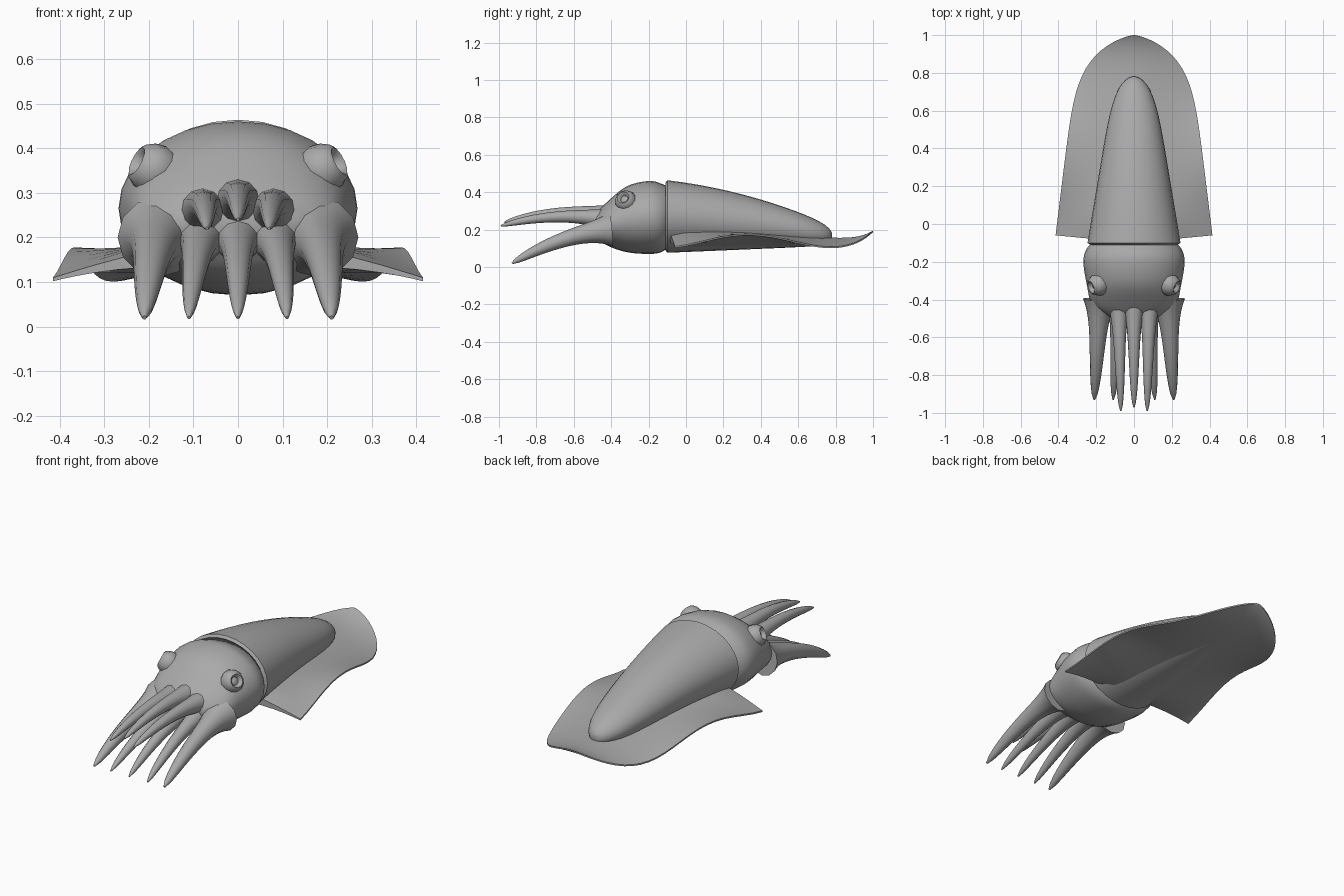
import bpy, bmesh, math
from mathutils import Vector

default_cube = bpy.data.objects.get("Cube")
if default_cube:
    bpy.data.objects.remove(default_cube)

grey = (0.4, 0.4, 0.4, 1)
skin = bpy.data.materials.new("grey_skin")
skin.use_nodes = True
skin.diffuse_color = grey
skin.node_tree.nodes["Principled BSDF"].inputs["Base Color"].default_value = grey


def loft(name, rings):
    """Skin a row of closed rings, cap both ends and shade smooth."""
    bm = bmesh.new()
    rows = [[bm.verts.new(point) for point in ring] for ring in rings]
    for near, far in zip(rows, rows[1:]):
        for i in range(len(near)):
            bm.faces.new((near[i - 1], near[i], far[i], far[i - 1]))
    bm.faces.new(rows[0])
    bm.faces.new(rows[-1])
    bmesh.ops.recalc_face_normals(bm, faces=bm.faces)
    mesh = bpy.data.meshes.new(name)
    bm.to_mesh(mesh)
    bm.free()
    mesh.materials.append(skin)
    part = bpy.data.objects.new(name, mesh)
    bpy.context.collection.objects.link(part)
    bpy.ops.object.select_all(action='DESELECT')
    part.select_set(True)
    bpy.context.view_layer.objects.active = part
    bpy.ops.object.shade_smooth_by_angle(angle=math.radians(50))


def ellipse(centre, across, upward, count=28):
    """Ring of points around a centre, spanned by two half-axis vectors."""
    angles = [math.tau * i / count for i in range(count)]
    return [centre + across * math.cos(a) + upward * math.sin(a) for a in angles]


def oval(y, width, bottom, top):
    """Upright body section."""
    return ellipse(Vector((0, y, (bottom + top) / 2)), Vector((width, 0, 0)),
                   Vector((0, 0, (top - bottom) / 2)))


def smooth_path(keys, steps=5):
    """Smooth interpolation through a few key vectors of any size."""
    keys = [Vector(key) for key in keys]
    padded = [2 * keys[0] - keys[1]] + keys + [2 * keys[-1] - keys[-2]]
    path = []
    for a, b, c, d in zip(padded, padded[1:], padded[2:], padded[3:]):
        for step in range(steps):
            t = step / steps
            bend = (2 * a - 5 * b + 4 * c - d) * t + (3 * b - a - 3 * c + d) * t * t
            path.append(b + (c - a + bend) * t / 2)
    return path + [keys[-1]]


# Mantle: straight taper with a rounded tail and a tucked-in collar
def mantle_ring(t):
    blunt = math.sqrt(1.01 - t ** 10)
    bottom = 0.08 + 0.035 * t
    top = 0.46 - 0.1 * t - 0.14 * t * t
    middle = (bottom + top) / 2
    half = (top - bottom) / 2 * (1.05 - t ** 20) ** 0.4
    return oval(0.88 * t - 0.1, (0.245 - 0.145 * t) * blunt, middle - half, middle + half)


mantle_steps = [math.sin(math.pi / 2 * i / 16) for i in range(17)]
collar = [oval(-0.08, 0.2, 0.12, 0.42), oval(-0.11, 0.23, 0.09, 0.45)]
loft("mantle", collar + [mantle_ring(t) for t in mantle_steps])

# Head: section keys of y, half width, bottom, top
head_keys = ((-0.08, 0.2, 0.12, 0.42), (-0.13, 0.25, 0.08, 0.445), (-0.2, 0.268, 0.07, 0.46),
             (-0.32, 0.25, 0.08, 0.43), (-0.43, 0.22, 0.12, 0.34), (-0.49, 0.13, 0.18, 0.28))
loft("head", [oval(*section) for section in smooth_path(head_keys, 4)])


# Fin: one thin skirt around the mantle, with a wavy rim and an upturned tail
def fin_ring(t):
    width = (0.415 - 0.13 * t) * (1.001 - t ** 8) ** 0.7
    tail_lift = 0.065 * t ** 12
    root = 0.165 - 0.04 * t + tail_lift
    rim = 0.137 + 0.037 * math.cos(7 * (t - 0.37)) + tail_lift
    thick = 0.08 * (1 - t) * min(1, 0.4 + 8 * t)
    upper, lower = [], []
    for i in range(-9, 10):
        u = math.sin(math.pi / 2 * i / 9)
        out = abs(u)
        z = root + (rim - root) * out ** 2
        half = thick * (1 - out) ** 1.3 + 0.004
        y = 1.1 * t - 0.1 + 0.04 * out * (1 - t)
        upper.append((u * width, y, z + half))
        lower.append((u * width, y, z - half))
    return upper + lower[::-1]


loft("fin", [fin_ring(math.sin(math.pi / 2 * i / 24)) for i in range(25)])


# Arms: tapering tubes that rise or sink as they reach forward
def arm(name, root_x, tip_x, root_z, slope, radius, reach):
    steps = 18
    ups = [i / steps for i in range(steps + 1)]
    rings = []
    for t in ups:
        centre = Vector((root_x + (tip_x - root_x) * t, -0.4 - reach * t,
                         root_z + slope * t - 0.13 * t * t))
        ahead = Vector((tip_x - root_x, -reach, slope - 0.26 * t)).normalized()
        across = ahead.cross(Vector((0, 0, 1))).normalized()
        flare = 1 + 0.6 * (1 - t) ** 6
        size = radius * (1 - 0.6 * t) * math.sqrt(1.05 - t ** 8) * flare
        rings.append(ellipse(centre, across * size, across.cross(ahead) * size, 12))
    loft(name, rings)


# Eye: turned bulge with a raised rim and a sunken pupil, keys of radius, height
eye_profile = ((0.045, -0.04), (0.06, 0), (0.055, 0.025), (0.043, 0.045),
               (0.034, 0.05), (0.026, 0.044), (0.02, 0.03), (0.005, 0.035))


def eye(name, side):
    axis = Vector((0.8 * side, -0.3, 0.4)).normalized()
    across = axis.cross(Vector((0, 0, 1))).normalized()
    upward = across.cross(axis)
    base = Vector((0.185 * side, -0.32, 0.35))
    loft(name, [ellipse(base + axis * height, across * radius, upward * radius, 12)
                for radius, height in eye_profile])


arm("lower_middle_arm", 0, 0, 0.2, -0.05, 0.042, 0.53)
arm("upper_middle_arm", 0, 0, 0.27, 0.1, 0.04, 0.57)
for side, label in ((1, "left"), (-1, "right")):
    arm(label + "_outer_arm", 0.18 * side, 0.21 * side, 0.2, -0.05, 0.055, 0.53)
    arm(label + "_lower_arm", 0.08 * side, 0.11 * side, 0.2, -0.05, 0.042, 0.53)
    arm(label + "_upper_arm", 0.08 * side, 0.07 * side, 0.25, 0.1, 0.04, 0.59)
    eye(label + "_eye", side)
